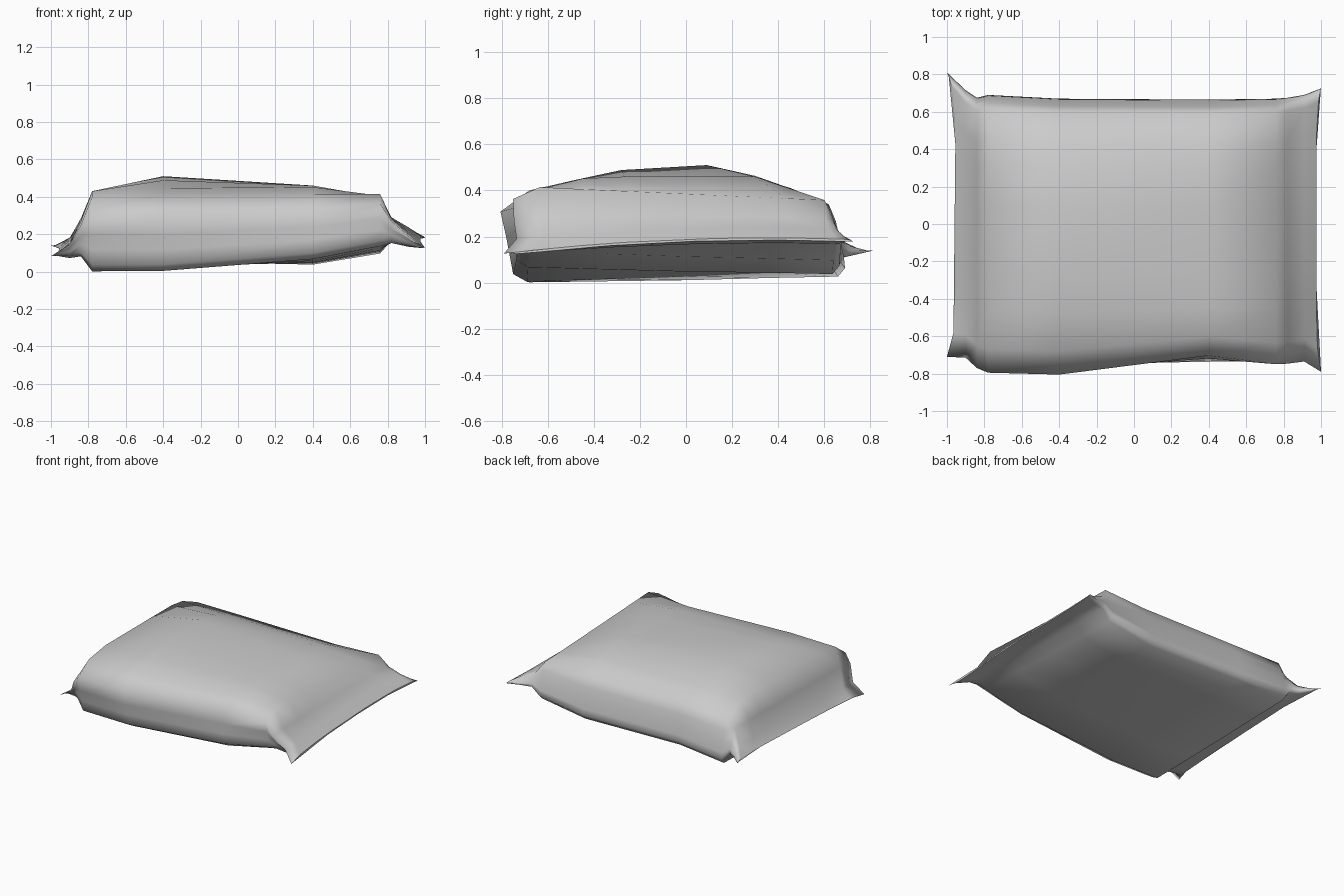
import bpy
import bmesh

cube = bpy.data.objects.get("Cube")
if cube:
    bpy.data.objects.remove(cube)

# Side outline of the stuffed body (y, z): front, over the top, down the back, along the base
PROFILE = [(-.805, .31), (-.68, .40), (-.48, .445), (-.28, .488), (.09, .51),
           (.30, .46), (.43, .41), (.60, .335), (.63, .26), (.648, .18), (.665, .10),
           (.67, .05), (.64, .012), (.35, .01), (0, .005), (-.35, .005), (-.69, .005),
           (-.75, .04), (-.765, .12), (-.78, .20)]

# Stations across the bag: x, front y, back y, base z, base tilt to the back,
# crown z, crown fall to the back, front tuck, pinch, corner flare
STATIONS = [(-.955, -.71, .81, .07, 0, .14, 0, 0, .95, -.045),
            (-.90, -.715, .715, .05, 0, .26, 0, 0, .65, 0),
            (-.84, -.77, .675, .08, 0, .37, 0, 0, .35, 0),
            (-.78, -.795, .69, 0, .02, .43, 0, 0, 0, 0),
            (-.40, -.805, .67, 0, .05, .51, 0, 0, 0, 0),
            (.40, -.80, .665, .07, -.04, .46, 0, .16, 0, 0),
            (.76, -.78, .67, .14, -.05, .42, .065, .05, 0, 0),
            (.82, -.765, .675, .17, -.02, .39, .05, .03, .4, 0),
            (.91, -.735, .69, .14, 0, .33, 0, 0, .65, 0),
            (.975, -.79, .725, .14, 0, .28, 0, 0, .93, .025)]


def lerp(a, b, t):
    return a + (b - a) * t


def seam_height(x, u):
    # Height of the pinched end seam, bowed up slightly in the middle
    if x < 0:
        return lerp(.08, .14, u)
    return lerp(.115, .18, u) + .13 * u * (1 - u)


def ring(bm, station):
    x, front, back, base, tilt, crown, fall, tuck, pinch, flare = station
    verts = []
    for y, z in PROFILE:
        u = (y + .805) / 1.475
        w = (z - .005) / .505
        body = lerp(base, .51, w) + tilt * u * (1 - w)
        height = lerp(min(body, crown - fall * u), seam_height(x, u), pinch)
        depth = lerp(front, back, u) + tuck * w * (1 - u) ** 6
        corner = (2 * u - 1) ** 8
        verts.append(bm.verts.new((x + flare * corner, depth, height)))
    return verts


# Stuffed bag, lofted from one pinched end to the other
bm = bmesh.new()
rings = [ring(bm, s) for s in STATIONS]
count = len(PROFILE)
for a, b in zip(rings, rings[1:]):
    for i in range(count):
        j = (i + 1) % count
        bm.faces.new((a[i], a[j], b[j], b[i]))
bm.faces.new(rings[0])
bm.faces.new(rings[-1])
bmesh.ops.recalc_face_normals(bm, faces=bm.faces)
for face in bm.faces:
    face.smooth = len(face.verts) == 4
mesh = bpy.data.meshes.new("stuffed_bag")
bm.to_mesh(mesh)
bm.free()
bag = bpy.data.objects.new("stuffed_bag", mesh)
bpy.context.collection.objects.link(bag)

# Plain grey cloth
cloth = bpy.data.materials.new("grey_cloth")
cloth.use_nodes = True
grey = (.6, .6, .6, 1)
cloth.diffuse_color = grey
cloth.node_tree.nodes["Principled BSDF"].inputs["Base Color"].default_value = grey
mesh.materials.append(cloth)
